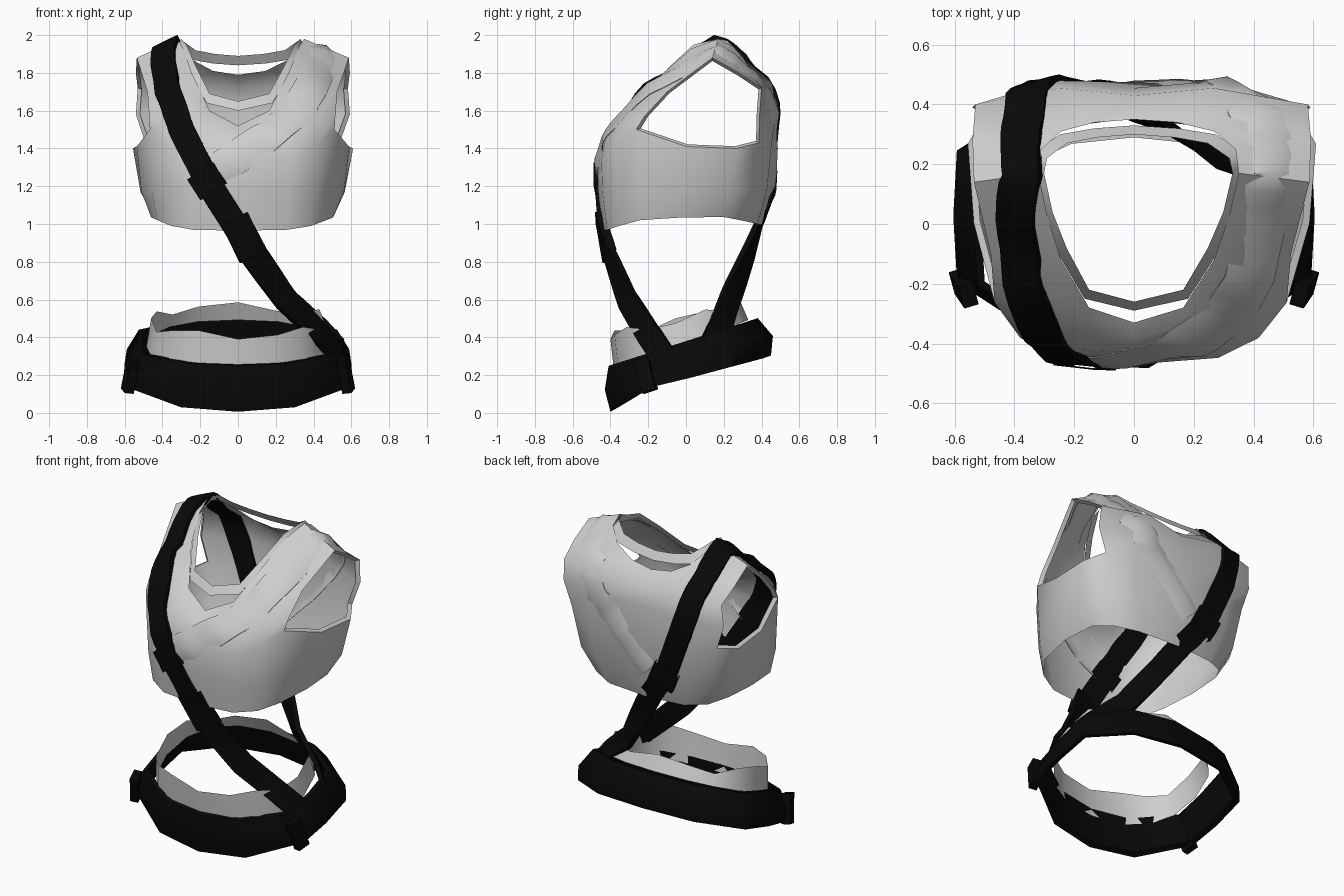
import bpy, bmesh, math
from mathutils import Vector
from mathutils.bvhtree import BVHTree

old = bpy.data.objects.get("Cube")
if old:
    bpy.data.objects.remove(old, do_unlink=True)


def material(name, value):
    m = bpy.data.materials.new(name)
    m.use_nodes = True
    color = (value, value, value, 1)
    m.diffuse_color = color
    m.node_tree.nodes["Principled BSDF"].inputs["Base Color"].default_value = color
    return m


CLOTH = material("light grey cloth", 0.62)
LEATHER = material("black leather", 0.0025)


def loft(name, rings, mat, skip=()):
    """Join closed rings of points with quads; skip holds (row, column) holes."""
    bm = bmesh.new()
    rows = [[bm.verts.new(p) for p in ring] for ring in rings]
    count = len(rows[0])
    for r in range(len(rows) - 1):
        for c in range(count):
            if (r, c) not in skip:
                d = (c + 1) % count
                bm.faces.new((rows[r][c], rows[r][d], rows[r + 1][d], rows[r + 1][c]))
    bmesh.ops.delete(bm, geom=[v for v in bm.verts if not v.link_faces], context='VERTS')
    bmesh.ops.remove_doubles(bm, verts=bm.verts, dist=0.0001)
    bmesh.ops.recalc_face_normals(bm, faces=bm.faces)
    mesh = bpy.data.meshes.new(name)
    bm.to_mesh(mesh)
    bm.free()
    mesh.materials.append(mat)
    ob = bpy.data.objects.new(name, mesh)
    bpy.context.collection.objects.link(ob)
    bpy.ops.object.select_all(action='DESELECT')
    ob.select_set(True)
    bpy.context.view_layer.objects.active = ob
    bpy.ops.object.shade_smooth_by_angle(angle=math.radians(50))
    return ob


def oval(count, rx, front, back, height, power=0.75, lean=0.0):
    """Rounded-box ring starting at the front; lean makes it wider to the back."""
    ring = []
    for i in range(count):
        a = math.tau * i / count
        s, c = math.sin(a), math.cos(a)
        y = (front + back) / 2 - math.copysign(abs(c) ** power, c) * (back - front) / 2
        x = math.copysign(abs(s) ** power, s) * rx * (1 + lean * y)
        ring.append((x, y, height(a, y)))
    return ring


def widen(x):
    return x * (1.03 if x > 0 else 0.94)


def mirrored(half):
    """Front-to-back half ring completed on the other side."""
    full = half + [(-x, y, z) for x, y, z in half[-2:0:-1]]
    return [(widen(x), y, z) for x, y, z in full]


# Torso garment: lower rings, then chest, shoulder and neckline
hem = oval(16, 0.49, -0.44, 0.40, lambda a, y: 0.965 + 0.07 * abs(math.sin(a)) ** 3 + 0.08 * max(y, 0), 0.66, 0.1)
waist = oval(16, 0.545, -0.465, 0.45, lambda a, y: 1.17, 0.64, 0.25)
chest_z = [1.33, 1.34, 1.42, 1.5, 1.41, 1.4, 1.43, 1.42, 1.42]
chest = oval(16, 0.57, -0.47, 0.475, lambda a, y: chest_z[round(8 - abs(8 - a * 16 / math.tau))], 0.6, 0.33)
upper = mirrored([(0, -.43, 1.42), (.2, -.42, 1.48), (.4, -.34, 1.55), (.5, -.22, 1.57), (.59, .05, 1.6),
                  (.6, .25, 1.6), (.575, .39, 1.58), (.28, .48, 1.6), (0, .455, 1.6)])
shoulder = mirrored([(0, -.385, 1.47), (.18, -.33, 1.58), (.37, -.2, 1.73), (.51, -.1, 1.7), (.57, .14, 1.88),
                     (.575, .28, 1.8), (.565, .4, 1.72), (.26, .455, 1.75), (0, .43, 1.72)])
neck = mirrored([(0, -.33, 1.52), (.16, -.28, 1.6), (.26, -.12, 1.8), (.31, .03, 1.93), (.34, .17, 1.98),
                 (.33, .25, 1.94), (.26, .31, 1.87), (.14, .34, 1.81), (0, .35, 1.79)])
lower = [[(widen(x), y, z) for x, y, z in ring] for ring in (hem, waist, chest)]
armholes = {(r, c) for r in (2, 3) for c in (3, 4, 5, 10, 11, 12)}
torso = loft("torso_garment", lower + [upper, shoulder, neck], CLOTH, armholes)

# Turned-in rims around the armholes
for label, columns in (("left", [3, 4, 5, 6]), ("right", [13, 12, 11, 10])):
    edge = [lower[2][c] for c in columns] + [upper[columns[-1]]]
    edge += [shoulder[c] for c in reversed(columns)] + [upper[columns[0]]]
    edge = [Vector(p) for p in edge]
    middle = sum(edge, Vector()) / len(edge)
    inner = [Vector((p.x * 0.96, *middle.lerp(p, 0.94).yz)) for p in edge]
    loft(label + "_armhole_rim", [edge, inner], CLOTH)

# Neck trim floating just inside the neckline
trim = mirrored([(0, -.26, 1.65), (.16, -.22, 1.69), (.24, -.08, 1.84), (.29, .04, 1.95), (.32, .17, 1.98),
                 (.31, .22, 1.97), (.24, .27, 1.92), (.13, .29, 1.9), (0, .3, 1.89)])
trim_low = [(x * 1.1, y + math.copysign(.03, y - .1), z - .05) for x, y, z in trim]
loft("neck_trim", [trim, trim_low], CLOTH)

# Surface lookup so bands lie on the garment
bm = bmesh.new()
bm.from_mesh(torso.data)
surface = BVHTree.FromBMesh(bm)
bm.free()
CENTER = Vector((0, 0.05, 1.4))


def touch(p):
    spot, n, _, _ = surface.find_nearest(p)
    return spot, (n if n.dot(spot - CENTER) > 0 else -n)


def band(name, path, width, mat, lift=0.02, depth=0.032, ridge=0.0, steps=4):
    """Strap with a flat section that follows the garment where it is above the hem."""
    pts = [Vector(p) for p in path]
    line = [a.lerp(b, k / steps) for a, b in zip(pts, pts[1:]) for k in range(steps)] + [pts[-1]]
    normals = []
    for i, p in enumerate(line):
        if p.z > 1.04:
            line[i], n = touch(p)
        else:
            n = Vector((p.x, p.y, 0)).normalized()
        normals.append(n)
    last = len(line) - 1
    rings = []
    for i, p in enumerate(line):
        before, after = max(i - 1, 0), min(i + 1, last)
        n = (normals[before] + 2 * normals[i] + normals[after]).normalized()
        side = (line[after] - line[before]).cross(n).normalized()
        outer = []
        for k in (-1, 0, 1):
            q = p + side * k * width / 2 + n * (lift + ridge * (k == 0))
            if p.z > 1.04:
                spot, m = touch(q)
                q += m * max(0, lift - (q - spot).dot(m))
            outer.append(q)
        rings.append(outer + [q - n * depth for q in reversed(outer)])
    return loft(name, rings, mat)


# Diagonal sash: front hip, over the shoulder, down the back to the same hip
front_path = [(.53, -.12, .3), (.43, -.2, .42), (.25, -.31, .6), (.06, -.41, .86), (-.02, -.45, 1.0),
              (-.15, -.48, 1.2), (-.21, -.47, 1.32), (-.3, -.38, 1.5), (-.37, -.2, 1.7), (-.4, 0, 1.86)]
back_path = [(-.38, .17, 1.97), (-.38, .3, 1.88), (-.36, .42, 1.75), (-.29, .48, 1.5), (-.17, .46, 1.2),
             (-.03, .39, 1.02), (.08, .33, .85), (.25, .23, .6), (.43, .18, .45), (.53, .13, .35)]
band("diagonal_sash", front_path + back_path, 0.135, LEATHER)

# Wrapped keepers on the sash
band("front_upper_keeper", [(-.2, -.47, 1.28), (-.13, -.48, 1.17)], 0.165, LEATHER, 0.03, 0.045)
band("front_lower_keeper", [(-.02, -.45, 1.03), (.08, -.4, .83)], 0.155, LEATHER, 0.03, 0.05)
band("back_keeper", [(-.19, .46, 1.25), (-.13, .45, 1.12)], 0.165, LEATHER, 0.03, 0.045)

# Raised cloth folds running from the other shoulder to the sash
fold = [(-.15, -.48, 1.25), (.02, -.46, 1.38), (.18, -.4, 1.48), (.32, -.3, 1.6), (.43, -.05, 1.82),
        (.46, .17, 1.93), (.45, .32, 1.83), (.35, .44, 1.65), (.15, .48, 1.4), (-.05, .46, 1.2)]
band("shoulder_fold", fold, 0.18, CLOTH, -0.008, 0.004, 0.03)


def belt_ring(rx, front, back, base, slope, bulge=0.0):
    """Twelve-sided ring with straight flanks, tilted down to the front."""
    half = [(0, 0, -.2), (.5, .05, 0), (.98, .26, 1), (1, .5, .5), (.98, .76, .1), (.56, .95, -.2), (0, 1, -.2)]
    full = half + [(-x, t, b) for x, t, b in half[-2:0:-1]]
    ring = []
    for x, t, b in full:
        y = front + t * (back - front)
        ring.append((x * rx, y, base + slope * y + bulge * b))
    return ring


# Hip belt: a tilted, flared band with an inner face
belt_rings = [belt_ring(.57, -.37, .42, .165, .36, .045), belt_ring(.605, -.4, .45, .155, .35, .045),
              belt_ring(.6, -.43, .46, .26, .32), belt_ring(.535, -.41, .38, .38, .32),
              belt_ring(.51, -.385, .355, .38, .32)]
loft("hip_belt", belt_rings + belt_rings[:1], LEATHER)

# Ragged cloth ring rising out of the belt
loft("hip_cloth", [oval(16, 0.485, -.38, .33, lambda a, y: 0.36 + 0.4 * y, 0.86),
                   oval(16, 0.46, -.4, .29,
                        lambda a, y: 0.5 + 0.22 * y + 0.025 * math.cos(5 * a + 2.6), 0.82)], CLOTH)

# Belt loops on both sides
for label, side in (("left", 1), ("right", -1)):
    bpy.ops.mesh.primitive_cube_add(size=1, location=(side * .57, -.215, .2),
                                    rotation=(math.radians(18), side * -.1, side * -.3))
    loop = bpy.context.object
    loop.name = label + "_belt_loop"
    loop.scale = (.05, .08, .18)
    loop.data.materials.append(LEATHER)
